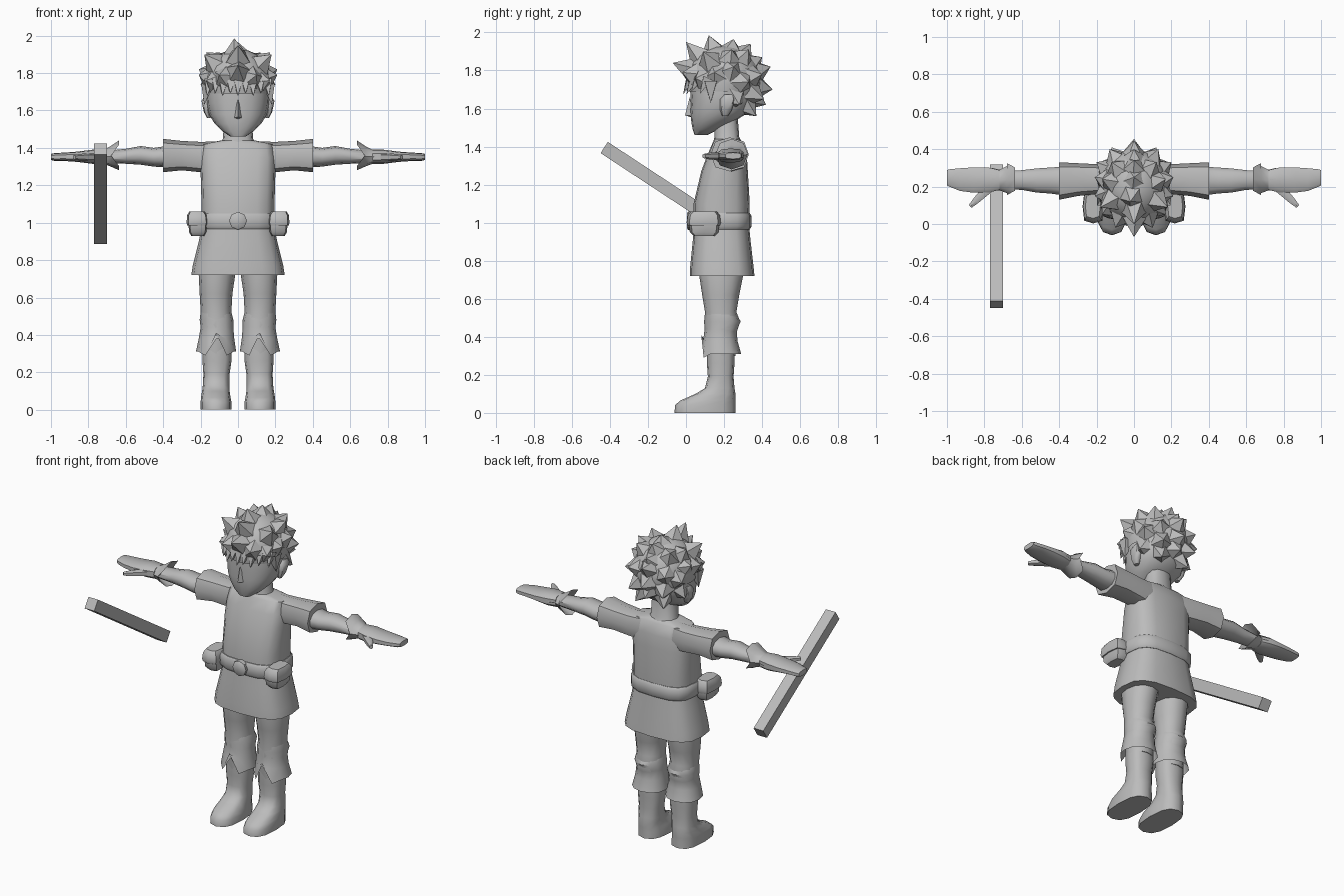
import bpy, bmesh, math
from mathutils import Vector

grey = bpy.data.materials.new("plain grey")
grey.diffuse_color = (0.5, 0.5, 0.5, 1)


def finish(name, bm, angle=45):
    bmesh.ops.recalc_face_normals(bm, faces=bm.faces)
    me = bpy.data.meshes.new(name)
    bm.to_mesh(me)
    bm.free()
    me.materials.append(grey)
    ob = bpy.data.objects.new(name, me)
    bpy.context.collection.objects.link(ob)
    bpy.ops.object.select_all(action='DESELECT')
    ob.select_set(True)
    bpy.context.view_layer.objects.active = ob
    bpy.ops.object.shade_smooth_by_angle(angle=math.radians(angle))
    return ob


def loft(name, rings, axis='z', side=1, n=12, p=2.5, cap=True, jag=None):
    """Rounded tube; each ring is (position, a0, a1, b0, b1). jag shifts points of ring 0."""
    bm = bmesh.new()
    loops = []
    for k, (t, a0, a1, b0, b1) in enumerate(rings):
        loop = []
        for i in range(n):
            th = 2 * math.pi * i / n - math.pi / 2
            c, s = math.cos(th), math.sin(th)
            a = (a0 + a1) / 2 + (a1 - a0) / 2 * math.copysign(abs(c) ** (2 / p), c)
            b = (b0 + b1) / 2 + (b1 - b0) / 2 * math.copysign(abs(s) ** (2 / p), s)
            u = t + (jag(i) if jag and k == 0 else 0)
            co = {'z': (a, b, u), 'x': (u, a, b), 'y': (a, u, b)}[axis]
            loop.append(bm.verts.new((co[0] * side, co[1], co[2])))
        loops.append(loop)
    for l0, l1 in zip(loops, loops[1:]):
        for i in range(n):
            j = (i + 1) % n
            bm.faces.new((l0[i], l0[j], l1[j], l1[i]))
    if cap:
        bm.faces.new(loops[0])
        bm.faces.new(loops[-1])
    return finish(name, bm)


def spike(bm, base, tip, r, n=5):
    d = (tip - base).normalized()
    u = d.orthogonal().normalized()
    v = d.cross(u)
    ring = [bm.verts.new(base + r * (math.cos(2 * math.pi * i / n) * u + math.sin(2 * math.pi * i / n) * v))
            for i in range(n)]
    top = bm.verts.new(tip)
    for i in range(n):
        bm.faces.new((ring[i], ring[(i + 1) % n], top))


# tunic, skirt, belt and neck
loft("tunic", [(0.97, -.195, .195, .04, .33), (1.1, -.195, .195, .04, .335), (1.27, -.2, .2, .08, .325),
               (1.35, -.2, .2, .11, .32), (1.42, -.19, .19, .14, .30), (1.44, -.09, .09, .15, .28)], n=16, p=3)
loft("skirt", [(.72, -.25, .25, .02, .36), (.77, -.242, .242, .022, .355), (.9, -.21, .21, .035, .34),
               (1.0, -.19, .19, .045, .33)], n=16, p=3)
loft("belt", [(.965, -.2, .2, .035, .335), (.98, -.21, .21, .025, .345), (1.035, -.21, .21, .025, .345),
              (1.05, -.2, .2, .035, .335)], n=16, p=3)
loft("buckle", [(.005, -.04, .04, .97, 1.05), (.012, -.048, .048, .962, 1.058), (.06, -.048, .048, .962, 1.058)],
     axis='y', n=8, p=2)
loft("neck", [(1.41, -.1, .1, .14, .30), (1.45, -.08, .08, .15, .28), (1.58, -.075, .075, .15, .27)])

# head with nose
loft("head", [(1.46, -.04, .04, .045, .11), (1.49, -.085, .085, .035, .17), (1.53, -.125, .125, .028, .25),
              (1.58, -.155, .155, .022, .33), (1.64, -.168, .168, .025, .36), (1.69, -.17, .17, .022, .37),
              (1.78, -.165, .165, .03, .37), (1.86, -.11, .11, .09, .32)], n=16, p=2.3)
bm = bmesh.new()
pts = [bm.verts.new(c) for c in ((0, -.005, 1.565), (-.028, .04, 1.56), (.028, .04, 1.56), (0, .02, 1.66), (0, .04, 1.55))]
for f in ((0, 1, 3), (0, 3, 2), (0, 4, 1), (0, 2, 4)):
    bm.faces.new([pts[i] for i in f])
finish("nose", bm, 60)

# hair: cap trimmed around the face, crown spikes and fringe
C = Vector((0, .2, 1.74))
R = Vector((.185, .2, .19))
bm = bmesh.new()
bmesh.ops.create_uvsphere(bm, u_segments=16, v_segments=12, radius=1)
for v in bm.verts:
    v.co = Vector(v.co[i] * R[i] for i in range(3)) + C
drop = [f for f in bm.faces if f.calc_center_median().z < 1.69 and f.calc_center_median().y < .24]
bmesh.ops.delete(bm, geom=drop, context='FACES')
centre_tips = [(-.02, .12, 1.985), (0, .0, 1.95), (0, -.07, 1.84), (0, .25, 1.965), (0, .34, 1.94), (0, .40, 1.87),
               (0, .445, 1.82), (0, .455, 1.7), (0, .42, 1.62)]
side_tips = [(.18, .09, 1.90), (.21, .15, 1.79), (.10, -.02, 1.79), (.17, .05, 1.76), (.21, .25, 1.82), (.20, .33, 1.74),
             (.13, .40, 1.78), (.12, .41, 1.65), (.12, .33, 1.91), (.17, .24, 1.91), (.19, .28, 1.62), (.1, .37, 1.56)]
for t in centre_tips + [(x * s, y, z) for x, y, z in side_tips for s in (1, -1)]:
    tip = Vector(t)
    d = tip - C
    surf = d / math.sqrt(sum((d[i] / R[i]) ** 2 for i in range(3)))
    spike(bm, C + surf * .86, tip, .075)
for i in range(9):
    x = -.165 + .33 * i / 8
    y = .2 - .2 * math.sqrt(1 - (x / .2) ** 2)
    spike(bm, Vector((x * .95, y + .025, 1.76)), Vector((x, y - .015, 1.675 + .015 * (i % 2))), .033, 4)
for s in (1, -1):
    spike(bm, Vector((.165 * s, .13, 1.74)), Vector((.18 * s, .13, 1.63)), .045, 4)
finish("hair", bm, 35)

# staff, sloping down towards the back
bm = bmesh.new()
bmesh.ops.create_cube(bm, size=1)
a, b = Vector((-.735, -.43, 1.395)), Vector((-.735, .30, .915))
for v in bm.verts:
    v.co = Vector((v.co.x * .068, v.co.y * (b - a).length, v.co.z * .07))
bmesh.ops.rotate(bm, verts=bm.verts, matrix=Vector((0, 1, 0)).rotation_difference(b - a).to_matrix())
bmesh.ops.translate(bm, verts=bm.verts, vec=(a + b) / 2)
finish("staff", bm, 20)

for s, tag in ((1, "left"), (-1, "right")):
    # sleeve, arm, glove
    loft(tag + "_sleeve", [(.4, .13, .33, 1.27, 1.448), (.3, .15, .325, 1.28, 1.437), (.2, .16, .32, 1.27, 1.432),
                           (.1, .16, .31, 1.26, 1.435)], 'x', s, n=8)
    loft(tag + "_arm", [(.38, .15, .31, 1.295, 1.41), (.45, .16, .305, 1.30, 1.40), (.52, .165, .30, 1.31, 1.41),
                        (.6, .18, .29, 1.315, 1.395), (.7, .185, .285, 1.32, 1.385)], 'x', s, n=10, p=2.2)
    loft(tag + "_glove_cuff", [(.635, .155, .325, 1.28, 1.44), (.68, .165, .31, 1.30, 1.41),
                               (.72, .18, .29, 1.315, 1.39), (.76, .18, .3, 1.315, 1.39)], 'x', s, n=8, p=2.2,
         cap=False, jag=lambda i: .045 * (i % 2 == 0 and i % 4 == 2))
    loft(tag + "_hand", [(.72, .18, .29, 1.315, 1.39), (.78, .165, .305, 1.315, 1.39), (.86, .165, .305, 1.325, 1.38),
                         (.93, .175, .30, 1.33, 1.375), (.98, .195, .295, 1.33, 1.372), (1.0, .205, .29, 1.335, 1.368)],
         'x', s, n=10, p=3)
    thumb = loft(tag + "_thumb", [(0, -.03, .03, -.022, .022), (.09, -.02, .02, -.018, .018),
                                  (.135, -.012, .012, -.012, .012)], 'x', 1, n=6)
    thumb.location = (.78 * s, .19, 1.35)
    thumb.rotation_euler.z = math.radians(-45 if s > 0 else -135)

    # ear and belt pouch
    loft(tag + "_ear", [(1.56, .14, .165, .19, .22), (1.59, .14, .182, .18, .24), (1.65, .14, .195, .18, .26),
                        (1.675, .14, .18, .2, .25)], side=s, n=8)
    loft(tag + "_pouch", [(.93, .18, .25, .04, .15), (.95, .168, .262, .02, .17), (1.0, .165, .265, .015, .175),
                          (1.045, .17, .265, .02, .17), (1.055, .18, .255, .035, .16)], side=s, n=8, p=4)
    loft(tag + "_pouch_flap", [(.985, .165, .272, .008, .178), (1.0, .16, .275, .003, .183),
                               (1.04, .165, .272, .01, .178), (1.06, .18, .26, .03, .16)], side=s, n=8, p=4)

    # trouser leg, notched trouser cuff, boot
    loft(tag + "_leg", [(.30, .04, .19, .11, .26), (.42, .03, .2, .1, .265), (.48, .03, .2, .095, .285),
                        (.53, .035, .2, .1, .265), (.62, .03, .205, .085, .28), (.72, .015, .21, .07, .30),
                        (.8, .01, .2, .07, .30)], side=s, p=2.2)
    loft(tag + "_trouser_cuff", [(.30, .01, .225, .08, .29), (.38, .02, .21, .09, .27), (.44, .025, .2, .098, .268),
                                 (.48, .025, .205, .095, .288), (.52, .035, .2, .1, .265)], side=s, p=2.2, cap=False,
         jag=lambda i: .11 if i == 0 else (-.01 if i in (1, 11) else .01))
    loft(tag + "_boot", [(0, .035, .2, -.06, .26), (.04, .035, .2, -.058, .26), (.065, .04, .198, -.03, .26),
                         (.1, .045, .192, .05, .26), (.13, .045, .188, .1, .255), (.19, .045, .185, .115, .25),
                         (.26, .035, .19, .11, .255), (.36, .035, .19, .11, .255)], side=s, p=2.6)
